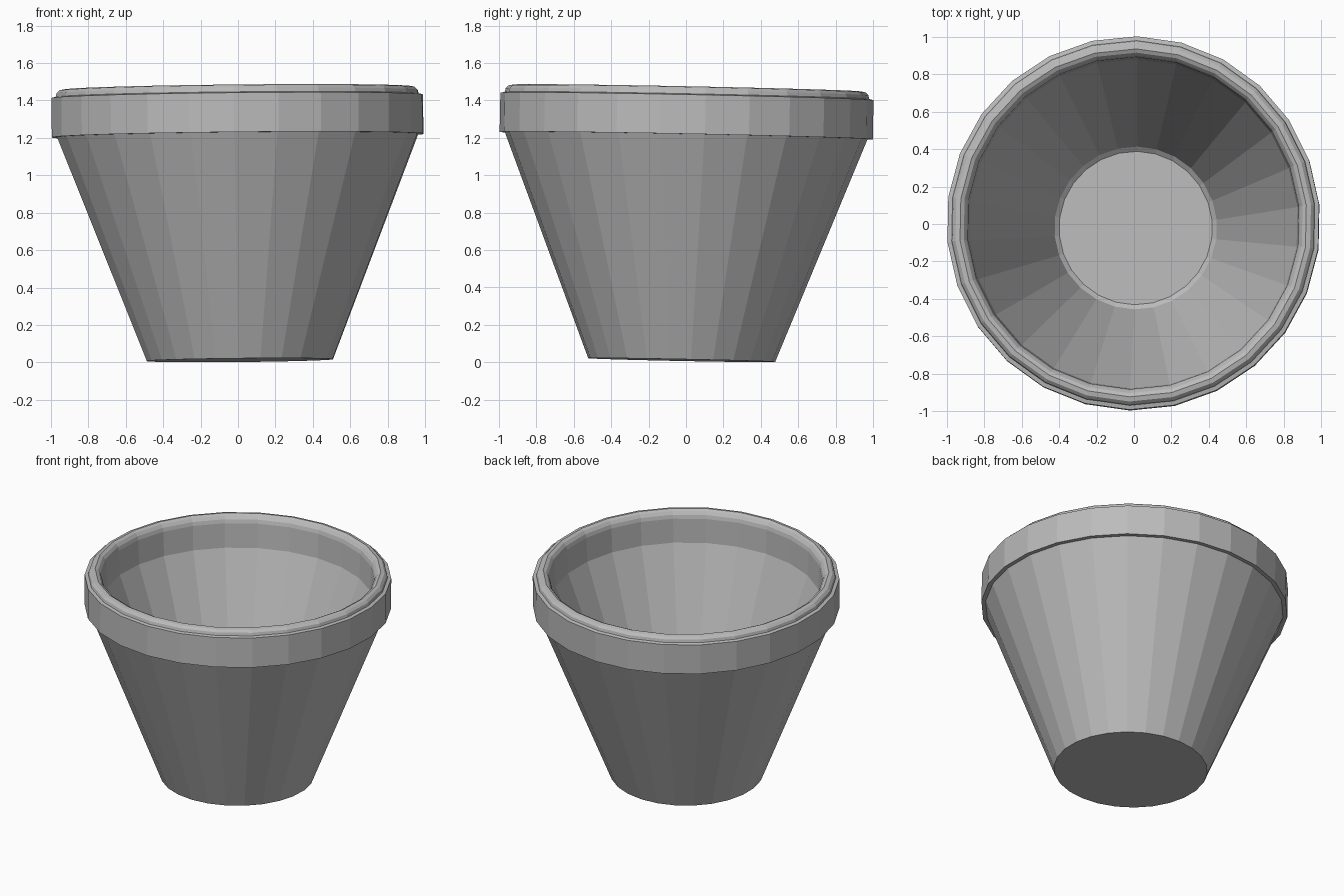
import bpy, bmesh, math
from mathutils import Matrix, Vector

if "Cube" in bpy.data.objects:
    bpy.data.objects.remove(bpy.data.objects["Cube"], do_unlink=True)

SIDES = 26

# one plain grey clay
clay = bpy.data.materials.new("grey_clay")
clay.use_nodes = True
GREY = (0.5, 0.5, 0.5, 1)
clay.diffuse_color = GREY
clay.node_tree.nodes["Principled BSDF"].inputs["Base Color"].default_value = GREY

# the pot leans very slightly
axis = Vector((-0.01, 0.02, 1)).normalized()
lean = Matrix.Translation((0.01, -0.023, 0.012)) @ axis.to_track_quat('Z', 'Y').to_matrix().to_4x4()


def lathe(name, profile):
    """Turn a (radius, height) profile, closing the ends at the axis."""
    bm = bmesh.new()
    rings = []
    for r, z in profile:
        rings.append([bm.verts.new((r * math.sin(a), -r * math.cos(a), z))
                      for a in (2 * math.pi * i / SIDES for i in range(SIDES))])
    for low, high in zip(rings, rings[1:]):
        for i in range(SIDES):
            j = (i + 1) % SIDES
            bm.faces.new((low[i], low[j], high[j], high[i]))
    bm.faces.new(rings[0][::-1])
    bm.faces.new(rings[-1])
    bmesh.ops.transform(bm, matrix=lean, verts=bm.verts)
    mesh = bpy.data.meshes.new(name)
    bm.to_mesh(mesh)
    bm.free()
    mesh.materials.append(clay)
    obj = bpy.data.objects.new(name, mesh)
    bpy.context.collection.objects.link(obj)
    return obj


# outer wall, collar, rounded lip, inner wall and floor in one turned profile
outside = [(0.5, 0), (0.97, 1.2), (0.998, 1.2), (0.998, 1.41), (0.975, 1.415)]
lip = [(0.97, 1.435), (0.955, 1.45), (0.93, 1.455), (0.91, 1.445), (0.895, 1.425)]
inside = [(0.888, 1.40), (0.88, 1.23), (0.435, 0.09), (0.41, 0.07)]
lathe("flower_pot", outside + lip + inside)
